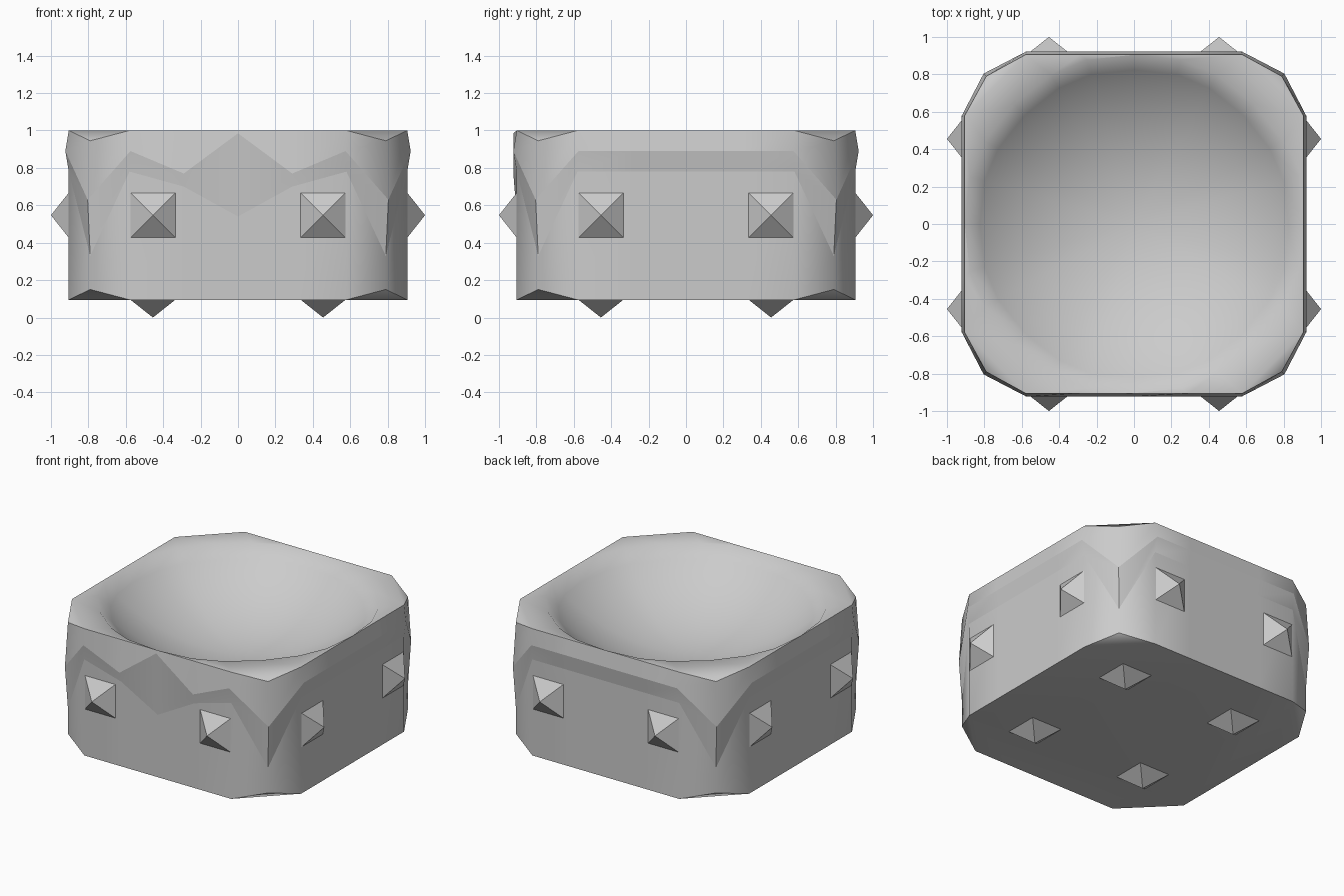
import bpy, bmesh
from math import sin, cos, pi, radians
from mathutils import Vector, Matrix

if "Cube" in bpy.data.objects:
    bpy.data.objects.remove(bpy.data.objects["Cube"])

S, P = 0.905, 0.923         # plain wall and raised band distances from centre
BASE, MID = 0.095, 0.547    # underside height and stud height


def new_object(name, bm, smooth=None):
    bmesh.ops.recalc_face_normals(bm, faces=bm.faces[:])
    me = bpy.data.meshes.new(name)
    bm.to_mesh(me)
    bm.free()
    ob = bpy.data.objects.new(name, me)
    bpy.context.collection.objects.link(ob)
    if smooth:
        bpy.ops.object.select_all(action='DESELECT')
        ob.select_set(True)
        bpy.context.view_layer.objects.active = ob
        bpy.ops.object.shade_smooth_by_angle(angle=radians(smooth), keep_sharp_edges=True)
    return ob


def wall_ring(wall, shoulder, corner, z_mid, z_shoulder, z_corner, front=None):
    """24-point rounded-square loop; front gives heights at x = 0 and x = 0.29."""
    pts = []
    for side in range(4):                       # side 0 is the front
        rot = Matrix.Rotation(side * pi / 2, 3, 'Z')
        z0, z1 = front if front and side == 0 else (z_mid, z_mid)
        for x, y, z in ((-shoulder, -wall, z_shoulder), (-0.29, -wall, z1),
                        (0, -wall, z0), (0.29, -wall, z1),
                        (shoulder, -wall, z_shoulder), (corner, -corner, z_corner)):
            pts.append(rot @ Vector((x, y, z)))
    return pts


CAP = radians(46)           # slope of the spherical bowl at its rim


def bowl_ring(t):
    """Bowl loop, t = 1 at the rim and 0 at the bottom."""
    steps = ((-29, 0.912), (-16, 0.914), (0, 0.9045), (16, 0.914), (29, 0.912), (45, 0.906))
    f = sin(CAP * t) / sin(CAP)
    z = 1 - 0.905 * (cos(CAP * t) - cos(CAP)) / sin(CAP)
    return [Vector((f * r * sin(radians(a + 90 * s)), -f * r * cos(radians(a + 90 * s)), z))
            for s in range(4) for a, r in steps]


# Body: base, band lower edge, raised band line, top edge, then the bowl
loops = [
    wall_ring(S, 0.58, 0.79, BASE, BASE, 0.15),
    wall_ring(S, 0.58, 0.79, 0.78, 0.78, 0.33, front=(0.54, 0.70)),
    wall_ring(P, 0.575, 0.804, 0.89, 0.89, 0.63, front=(0.985, 0.77)),
    wall_ring(S, 0.58, 0.79, 1.00, 1.00, 0.945),
]
loops += [bowl_ring(1 - i / 9) for i in range(9)]
bm = bmesh.new()
rings = [[bm.verts.new(p) for p in loop] for loop in loops]
for n, (a, b) in enumerate(zip(rings, rings[1:])):
    for i in range(24):
        j, k = (i + 1) % 24, (i + 2) % 24
        if n == 3 and i % 6 == 4:       # flat rim up to a chamfer at each corner
            bm.faces.new((a[i], a[j], a[k]))
            bm.faces.new((a[i], a[k], b[j]))
            bm.faces.new((a[i], b[j], b[i]))
            bm.faces.new((a[k], b[k], b[j]))
        elif not (n == 3 and i % 6 == 5):
            bm.faces.new((a[i], a[j], b[j], b[i]))
pole = bm.verts.new(bowl_ring(0)[0])
for i in range(24):
    bm.faces.new((rings[-1][i], rings[-1][(i + 1) % 24], pole))
# Crisp lines along the raised band
for ring in rings[1:3]:
    for i in range(24):
        bm.edges.get((ring[i], ring[(i + 1) % 24])).smooth = False
# Flat underside with a small chamfer triangle at each corner
base = rings[0]
bm.faces.new([v for i, v in enumerate(base) if i % 6 != 5])
for i in range(5, 24, 6):
    bm.faces.new((base[i - 1], base[i], base[(i + 1) % 24]))
new_object("bowl_body", bm, smooth=45)


# Pyramid studs on the four walls and the underside
def stud(name, matrix, height):
    bm = bmesh.new()
    h = 0.12
    base = [bm.verts.new(matrix @ Vector(p)) for p in
            ((-h, -h, 0), (h, -h, 0), (h, h, 0), (-h, h, 0))]
    tip = bm.verts.new(matrix @ Vector((0, 0, height)))
    bm.faces.new(base)
    for i in range(4):
        bm.faces.new((base[i], base[(i + 1) % 4], tip))
    new_object(name, bm)


for side, label in enumerate(("front", "right", "back", "left")):
    for k, x in enumerate((-0.455, 0.455)):
        m = (Matrix.Rotation(side * pi / 2, 4, 'Z') @ Matrix.Translation((x, -S, MID))
             @ Matrix.Rotation(pi / 2, 4, 'X'))
        stud(f"{label}_stud_{k + 1}", m, 1 - S)
for x in (-0.455, 0.455):
    for y in (-0.455, 0.455):
        m = Matrix.Translation((x, y, BASE)) @ Matrix.Rotation(pi, 4, 'X')
        stud("foot_stud", m, BASE)
